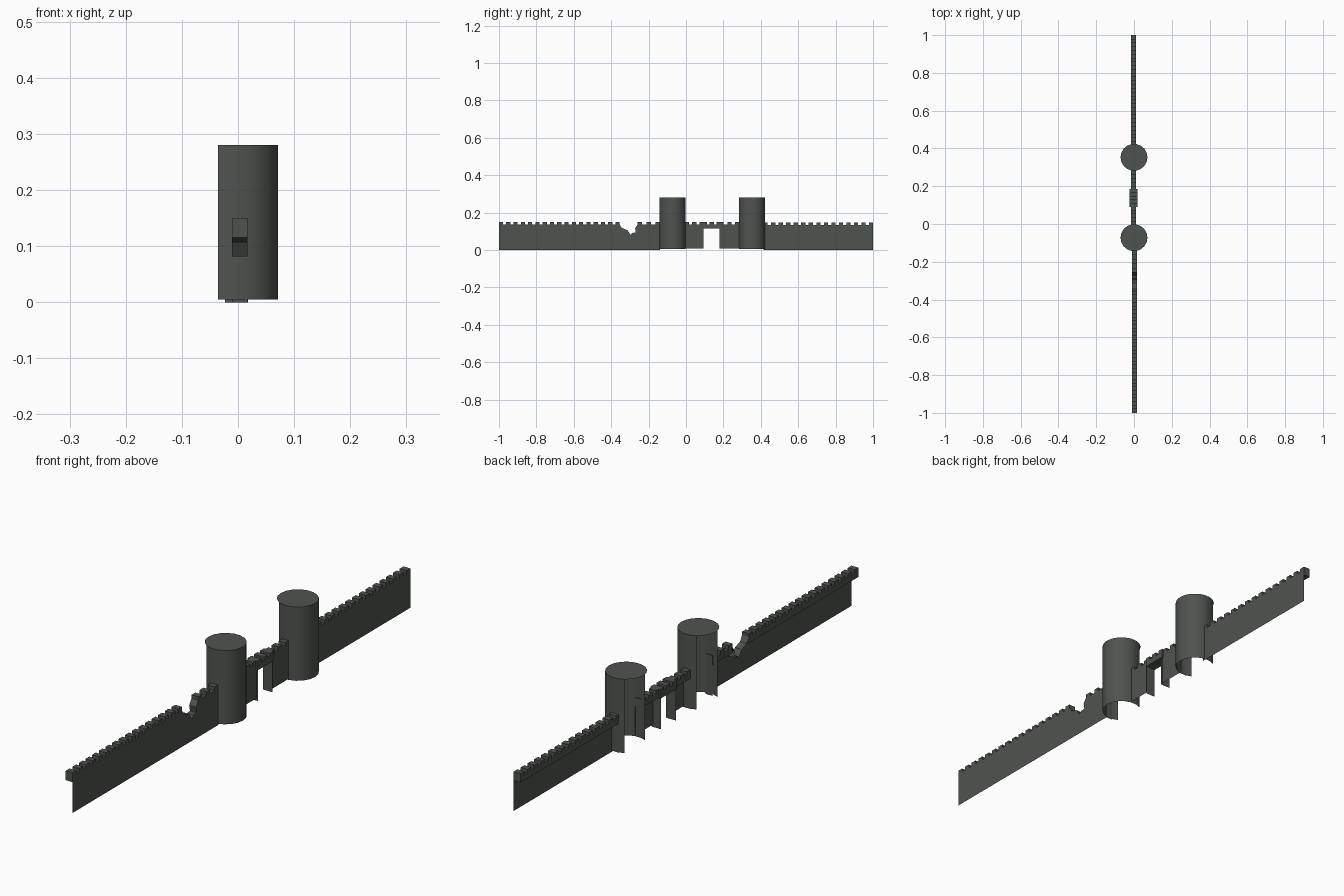
import bpy, bmesh, math

if "Cube" in bpy.data.objects:
    bpy.data.objects.remove(bpy.data.objects["Cube"])

stone = bpy.data.materials.new("dark_grey_stone")
stone.diffuse_color = (0.078, 0.087, 0.078, 1)
stone.use_nodes = True
stone.node_tree.nodes["Principled BSDF"].inputs["Base Color"].default_value = stone.diffuse_color


def finish(bm, name):
    me = bpy.data.meshes.new(name)
    bm.to_mesh(me)
    bm.free()
    ob = bpy.data.objects.new(name, me)
    bpy.context.collection.objects.link(ob)
    me.materials.append(stone)
    return ob


def face(bm, pts):
    return bm.faces.new([bm.verts.new(p) for p in pts])


def sheet(bm, x, pts):
    # flat wall skin facing +x, outline given as (y, z)
    face(bm, [(x, y, z) for y, z in pts])


def box(bm, x0, x1, y0, y1, z0, z1, bottom=True):
    if bottom:
        face(bm, [(x0, y0, z0), (x0, y1, z0), (x1, y1, z0), (x1, y0, z0)])
    face(bm, [(x0, y0, z1), (x1, y0, z1), (x1, y1, z1), (x0, y1, z1)])
    face(bm, [(x0, y0, z0), (x1, y0, z0), (x1, y0, z1), (x0, y0, z1)])
    face(bm, [(x1, y1, z0), (x0, y1, z0), (x0, y1, z1), (x1, y1, z1)])
    face(bm, [(x1, y0, z0), (x1, y1, z0), (x1, y1, z1), (x1, y0, z1)])
    face(bm, [(x0, y1, z0), (x0, y0, z0), (x0, y0, z1), (x0, y1, z1)])


def battlement(name, x0, x1, y0, y1, zb, zm, zt):
    # overhanging parapet with a row of merlons
    bm = bmesh.new()
    box(bm, x0, x1, y0, y1, zb, zm)
    n = max(1, round((y1 - y0 - 0.022) / 0.04))
    step = (y1 - y0 - 0.022) / n
    for i in range(n + 1):
        y = y0 + i * step
        box(bm, x0, x1, y, y + 0.022, zm, zt, bottom=False)
    finish(bm, name)


def rect(y0, y1, z0, z1):
    return [(y0, z0), (y1, z0), (y1, z1), (y0, z1)]


# front wing wall with the collapsed breach
X0, X1 = -0.011, 0.017
ZB = 0.115
breach = [(-0.355, 0.137), (-0.343, 0.118), (-0.313, 0.107), (-0.297, 0.082),
          (-0.286, 0.092), (-0.268, 0.094), (-0.272, 0.117), (-0.258, 0.137)]
bm = bmesh.new()
sheet(bm, X1, [(-1, 0), (-0.14, 0), (-0.14, ZB), (-0.258, ZB)] +
      [(-0.258, 0.137)] + breach[-2::-1] + [(-0.355, ZB), (-1, ZB)])
for (ya, za), (yb, zb) in zip(breach, breach[1:]):
    face(bm, [(X0, ya, za), (X1, ya, za), (X1, yb, zb), (X0, yb, zb)])
# closing face where the wing meets the tower
face(bm, [(X0, -0.14, 0), (X1, -0.14, 0), (X1, -0.14, 0.14), (X0, -0.14, 0.14)])
finish(bm, "front_wing_wall")
battlement("front_wing_battlement", X0, X1, -1, -0.355, ZB, 0.136, 0.15)
battlement("breach_side_battlement", X0, X1, -0.258, -0.14, ZB, 0.136, 0.15)

# back wing wall
bm = bmesh.new()
sheet(bm, 0.011, rect(0.415, 1, 0, 0.113))
finish(bm, "back_wing_wall")
battlement("back_wing_battlement", -0.017, 0.011, 0.415, 1, 0.113, 0.134, 0.147)

# gate wall on both sides of the opening
G0, G1, GZ = 0.093, 0.179, 0.116
bm = bmesh.new()
sheet(bm, 0.011, rect(-0.005, G0, 0.009, 0.118))
sheet(bm, 0.011, rect(G1, 0.285, 0.009, 0.118))
finish(bm, "gate_wall")
battlement("gate_left_battlement", -0.016, 0.011, -0.005, G0, 0.118, 0.138, 0.151)
battlement("gate_right_battlement", -0.016, 0.011, G1, 0.285, 0.118, 0.138, 0.151)
battlement("gate_top_battlement", -0.023, 0.018, G0 - 0.003, G1 + 0.006, GZ, 0.138, 0.151)

# gate jambs
bm = bmesh.new()
for y in (G0, G1):
    face(bm, [(-0.023, y, 0), (0.018, y, 0), (0.018, y, GZ), (-0.023, y, GZ)])
finish(bm, "gate_jambs")

# open-backed round towers with flat full-disc tops
R, H, N = 0.0713, 0.28, 18
for name, cy in (("front_tower", -0.0725), ("back_tower", 0.353)):
    bm = bmesh.new()
    lo, hi = [], []
    for i in range(13):
        a = math.radians(-120 + 20 * i)
        x, y = R * math.cos(a), cy + R * math.sin(a)
        lo.append(bm.verts.new((x, y, 0.005)))
        hi.append(bm.verts.new((x, y, H)))
    for i in range(12):
        bm.faces.new((lo[i], lo[i + 1], hi[i + 1], hi[i])).smooth = True
    face(bm, [(R * math.cos(2 * math.pi * i / N), cy + R * math.sin(2 * math.pi * i / N), H)
              for i in range(N)])
    finish(bm, name)
